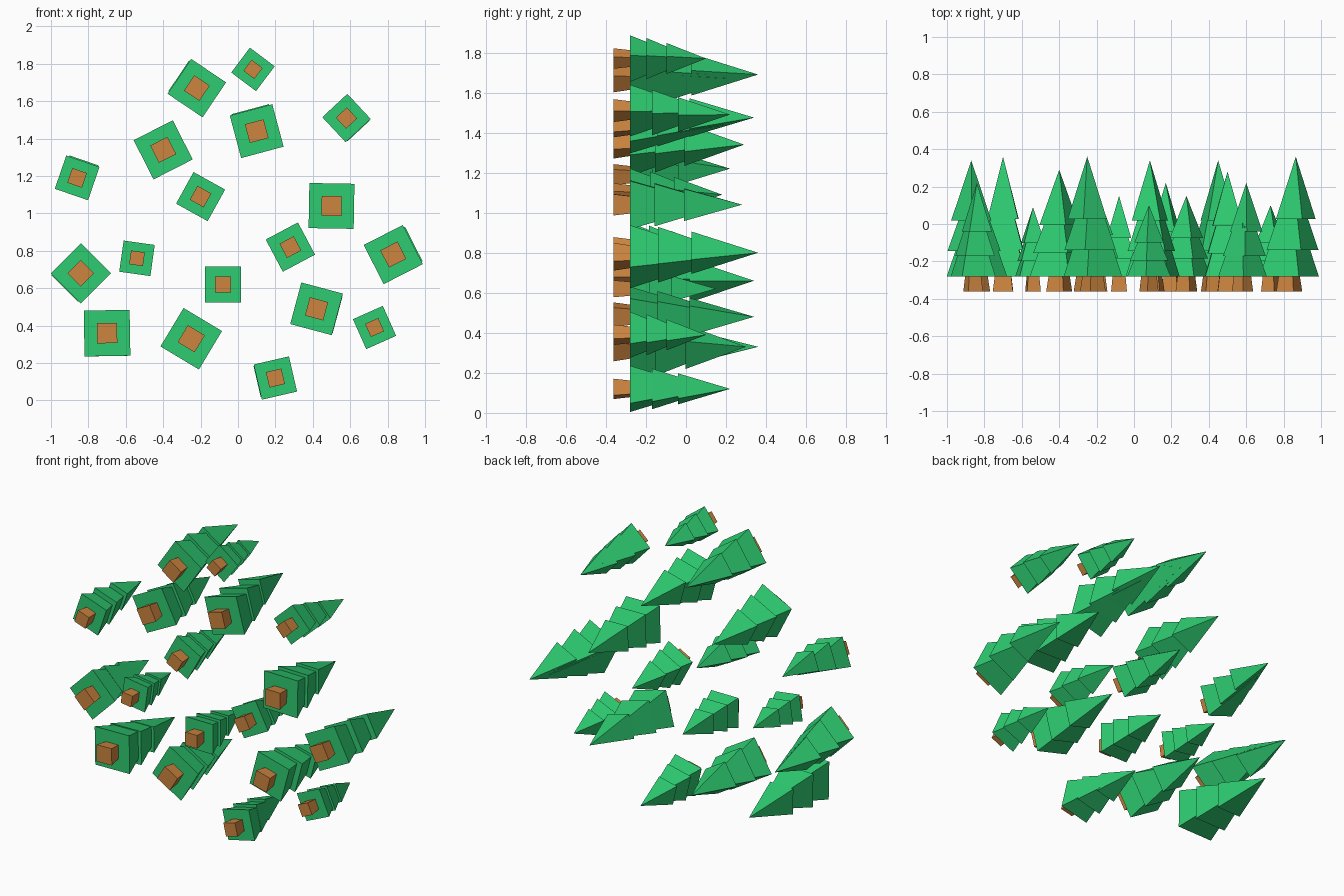
import bpy
import bmesh
from math import radians, sqrt
from mathutils import Matrix, Vector

default_cube = bpy.data.objects.get("Cube")
if default_cube:
    bpy.data.objects.remove(default_cube, do_unlink=True)


def make_material(name, colour):
    material = bpy.data.materials.new(name)
    material.use_nodes = True
    material.diffuse_color = colour
    material.node_tree.nodes["Principled BSDF"].inputs["Base Color"].default_value = colour
    return material


GREEN = make_material("foliage green", (0.027, 0.604, 0.165, 1))
BROWN = make_material("trunk brown", (0.61, 0.235, 0.05, 1))

TRUNK_START, FOLIAGE_START = -0.362, -0.28
TO_Y = Matrix.Rotation(radians(-90), 4, "X")

# Tiers: start along the tree, length, width and share of the lean
TIERS = {
    "lower": (0, 0.76, 1, 0),
    "middle": (0.22, 0.64, 0.88, 0.5),
    "upper": (0.48, 0.52, 0.67, 1),
}


def square_frustum(name, base, length, side, top_side, angle, material):
    """Four-sided cone or frustum whose axis runs along +y from its base."""
    bm = bmesh.new()
    bmesh.ops.create_cone(
        bm, cap_ends=True, segments=4, depth=length,
        radius1=side / sqrt(2), radius2=top_side / sqrt(2),
        matrix=Matrix.Translation((0, 0, length / 2)),
    )
    if top_side == 0:
        bmesh.ops.remove_doubles(bm, verts=bm.verts, dist=1e-5)
    turn = Matrix.Rotation(radians(45 - angle), 4, "Z")
    # Bring the cone's corners to a square aligned with the requested angle
    corner = max(bm.verts, key=lambda v: v.co.x)
    if abs(corner.co.x) < abs(corner.co.y) * 1.5:
        turn = Matrix.Rotation(radians(-angle), 4, "Z")
    bm.transform(TO_Y @ turn)
    mesh = bpy.data.meshes.new(name)
    bm.to_mesh(mesh)
    bm.free()
    mesh.materials.append(material)
    obj = bpy.data.objects.new(name, mesh)
    obj.location = base
    bpy.context.collection.objects.link(obj)


def add_tree(number, x, z, side, angle, tip, lean=(0, 0)):
    """One conifer: a tapered trunk and three overlapping tiers."""
    square_frustum(f"trunk_{number}", (x, TRUNK_START, z),
                   FOLIAGE_START - TRUNK_START, side * 0.44, side * 0.36, angle, BROWN)
    length = tip - FOLIAGE_START
    for tier, (start, height, width, share) in TIERS.items():
        base = Vector((x + lean[0] * share, FOLIAGE_START + start * length,
                       z + lean[1] * share))
        square_frustum(f"{tier}_foliage_{number}", base, height * length,
                       side * width, 0, angle, GREEN)


# Position, width, turn, tip and optional lean of each tree
TREES = [
    (-0.22, 1.67, 0.225, -34, 0.36, (-0.03, 0.02)),
    (0.08, 1.77, 0.166, -37, 0.1),
    (0.1, 1.44, 0.235, 15, 0.34, (-0.015, 0.035)),
    (0.58, 1.51, 0.183, 43, 0.22, (0.02, -0.02)),
    (-0.4, 1.34, 0.235, 27, 0.29),
    (-0.86, 1.19, 0.188, -19, 0.22, (0.02, 0.03)),
    (-0.2, 1.09, 0.193, -29, 0.18),
    (0.5, 1.04, 0.241, -1, 0.28),
    (0.28, 0.82, 0.195, 28, 0.15),
    (0.83, 0.78, 0.235, 27, 0.36, (0.035, 0.02)),
    (-0.84, 0.68, 0.228, 45, 0.34, (-0.03, -0.02)),
    (-0.54, 0.76, 0.168, -8, 0.09),
    (-0.08, 0.62, 0.193, 0, 0.15),
    (0.42, 0.49, 0.23, -15, 0.34, (0.03, -0.01)),
    (0.73, 0.39, 0.175, 24, 0.1),
    (-0.7, 0.36, 0.245, 1, 0.36, (0, -0.03)),
    (-0.25, 0.33, 0.24, -31, 0.3),
    (0.2, 0.12, 0.193, 13, 0.22, (-0.03, 0)),
]

for number, tree in enumerate(TREES, 1):
    add_tree(number, *tree)
